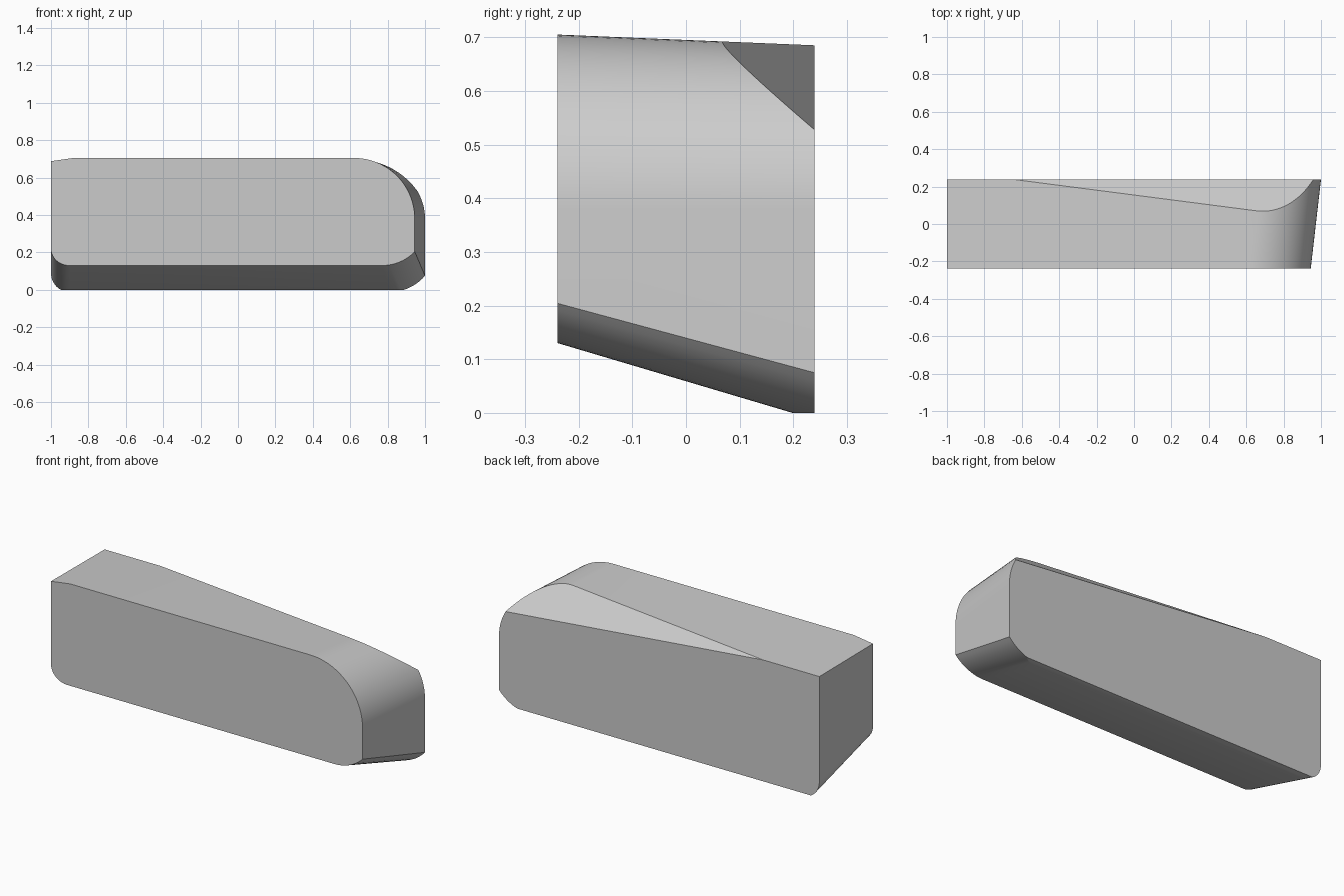
import bpy, bmesh
from math import pi, sin, cos, sqrt, asin
from mathutils import Vector

if "Cube" in bpy.data.objects:
    bpy.data.objects.remove(bpy.data.objects["Cube"], do_unlink=True)

DEPTH = 0.239


def arc(cx, cz, rx, rz, a0, a1, n):
    """Points along an elliptical arc."""
    return [(cx + rx * cos(a0 + (a1 - a0) * i / n),
             cz + rz * sin(a0 + (a1 - a0) * i / n)) for i in range(n + 1)]


def profile(right, top, bottom, nose_run, nose_z, tip, left_top, left_z):
    """Outline of one end face, counter-clockwise from the lower left."""
    rise = nose_z - bottom
    r = (nose_run ** 2 + rise ** 2) / (2 * rise)
    pts = arc(-0.9, left_z, 0.1, left_z - bottom, pi, 1.5 * pi, 10)
    pts += arc(right - nose_run, bottom + r, r, r,
               -pi / 2, -pi / 2 + asin(nose_run / r), 10)
    pts += arc(right - 0.325, 0.38, 0.325, top - 0.38, 0, pi / 2, 24)
    return pts + [(tip, top), (-1, left_top)]


front = profile(0.945, 0.705, 0.13, 0.175, 0.204, -0.88, 0.688, 0.22)
back = profile(1.0, 0.685, -0.012, 0.19, 0.075, -0.65, 0.685, 0.09)

# Body lofted between the front and back outlines
bm = bmesh.new()
rings = [[bm.verts.new((x, y, z)) for x, z in outline]
         for outline, y in ((front, -DEPTH), (back, DEPTH))]
count = len(front)
for i in range(count):
    j = (i + 1) % count
    bm.faces.new((rings[0][i], rings[0][j], rings[1][j], rings[1][i]))
for ring in rings:
    bm.faces.new(ring)


def slice_off(point, normal):
    """Cut away everything beyond a plane and close the hole."""
    bmesh.ops.bisect_plane(bm, geom=bm.verts[:] + bm.edges[:] + bm.faces[:],
                           dist=1e-5, plane_co=point, plane_no=normal,
                           clear_outer=True)
    rim = [e for e in bm.edges if e.is_boundary]
    bmesh.ops.holes_fill(bm, edges=rim, sides=0)


# Flat strip under the back edge
slice_off(Vector((0, 0, 0)), Vector((0, 0, -1)))

# Slanted facet along the upper back edge
a = Vector((-0.65, DEPTH, 0.685))
b = Vector((0.72, 0.07, 0.686))
c = Vector((0.96, DEPTH, 0.528))
slice_off(a, (b - a).cross(c - a).normalized())

bmesh.ops.recalc_face_normals(bm, faces=bm.faces[:])
mesh = bpy.data.meshes.new("rounded_block")
bm.to_mesh(mesh)
bm.free()
block = bpy.data.objects.new("rounded_block", mesh)
bpy.context.collection.objects.link(block)

# Plain grey
grey = bpy.data.materials.new("light_grey")
grey.use_nodes = True
colour = (0.6, 0.6, 0.6, 1)
grey.diffuse_color = colour
grey.node_tree.nodes["Principled BSDF"].inputs["Base Color"].default_value = colour
mesh.materials.append(grey)

bpy.ops.object.select_all(action="DESELECT")
block.select_set(True)
bpy.context.view_layer.objects.active = block
bpy.ops.object.shade_smooth_by_angle(angle=pi / 9)
